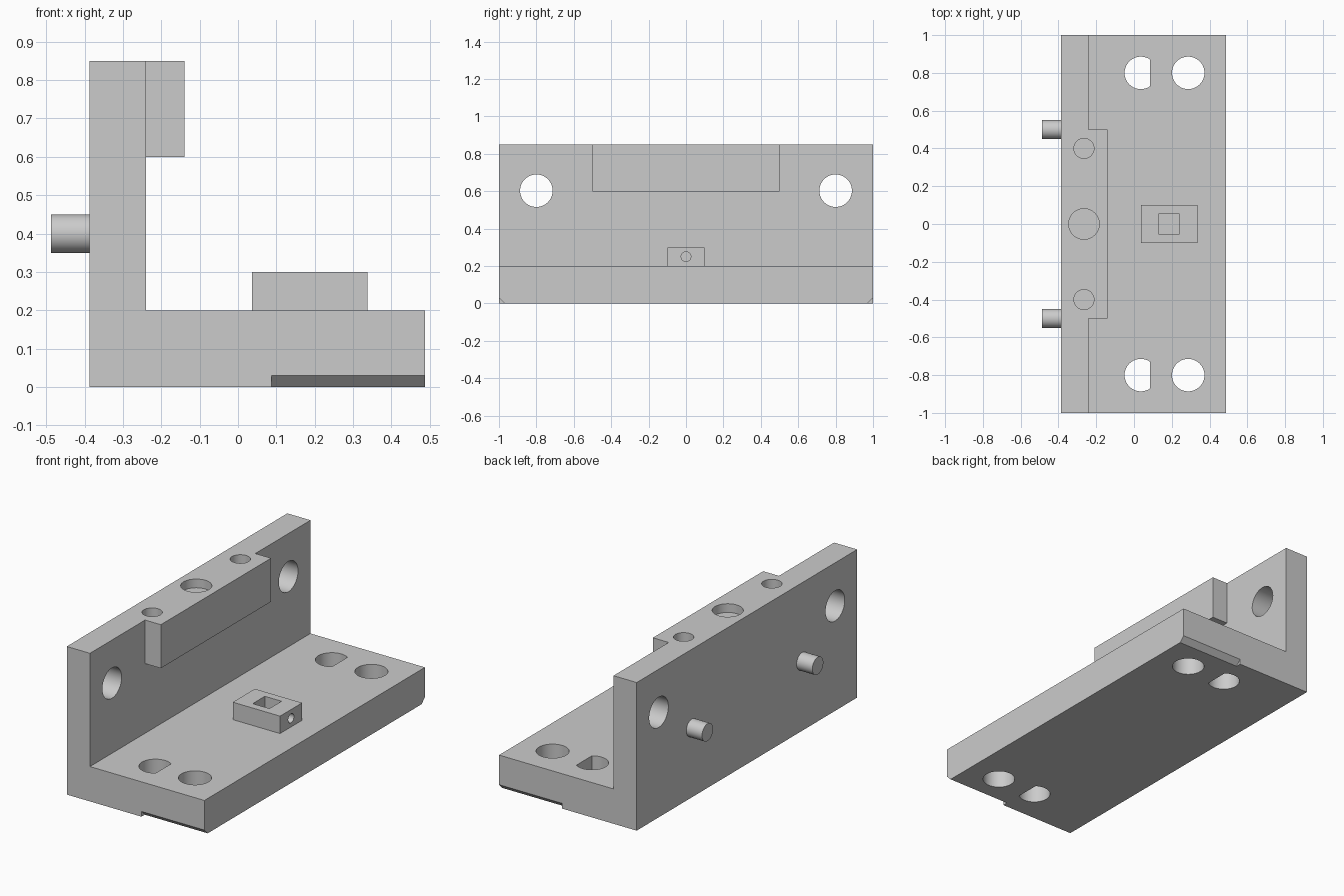
import bpy, bmesh, math

default = bpy.data.objects.get("Cube")
if default:
    bpy.data.objects.remove(default, do_unlink=True)

grey = bpy.data.materials.new("machined grey")
grey.use_nodes = True
grey.diffuse_color = (0.6, 0.6, 0.6, 1)
grey.node_tree.nodes["Principled BSDF"].inputs["Base Color"].default_value = (0.6, 0.6, 0.6, 1)


def prism(name, profile, axis, lo, hi):
    """Extrude a 2D profile along an axis (profile is in the other two axes)."""
    place = {"X": lambda u, v, w: (w, u, v),
             "Y": lambda u, v, w: (u, w, v),
             "Z": lambda u, v, w: (u, v, w)}[axis]
    bm = bmesh.new()
    low = [bm.verts.new(place(u, v, lo)) for u, v in profile]
    high = [bm.verts.new(place(u, v, hi)) for u, v in profile]
    bm.faces.new(low)
    bm.faces.new(high)
    n = len(profile)
    for i in range(n):
        j = (i + 1) % n
        bm.faces.new((low[i], low[j], high[j], high[i]))
    bmesh.ops.recalc_face_normals(bm, faces=bm.faces)
    mesh = bpy.data.meshes.new(name)
    bm.to_mesh(mesh)
    bm.free()
    mesh.materials.append(grey)
    ob = bpy.data.objects.new(name, mesh)
    bpy.context.collection.objects.link(ob)
    return ob


def rect(u0, u1, v0, v1):
    return [(u0, v0), (u1, v0), (u1, v1), (u0, v1)]


def circle(u, v, r, n=48):
    return [(u + r * math.cos(math.tau * i / n), v + r * math.sin(math.tau * i / n))
            for i in range(n)]


def d_shape(u, v, r, flat):
    """Circle cut off by a straight chord at distance flat on the +u side."""
    a = math.acos(flat / r)
    n = 36
    return [(u + r * math.cos(a + (math.tau - 2 * a) * i / n),
             v + r * math.sin(a + (math.tau - 2 * a) * i / n)) for i in range(n + 1)]


def activate(ob):
    bpy.ops.object.select_all(action="DESELECT")
    ob.select_set(True)
    bpy.context.view_layer.objects.active = ob


def combine(ob, tools, operation="DIFFERENCE"):
    """Apply boolean tools to a part and discard them."""
    activate(ob)
    for tool in tools:
        tool.hide_render = True
        mod = ob.modifiers.new("boolean", "BOOLEAN")
        mod.operation = operation
        mod.solver = "EXACT"
        mod.object = tool
        bpy.ops.object.modifier_apply(modifier=mod.name)
        bpy.data.objects.remove(tool, do_unlink=True)


def smooth(ob):
    activate(ob)
    bpy.ops.object.shade_smooth_by_angle(angle=math.radians(30))


# Main L-shaped bracket with the raised lip on its wall
back, wall, edge, floor, top = -0.387, -0.24, 0.487, 0.2, 0.85
bracket = prism("angle_bracket", [(back, 0), (edge, 0), (edge, floor), (wall, floor),
                                  (wall, top), (back, top)], "Y", -1, 1)
lip = prism("lip", rect(-0.3, -0.14, -0.5, 0.5), "Z", 0.6, top)
combine(bracket, [lip], "UNION")

# Holes and corner chamfers, repeated on both ends
cutters = [prism("centre_bore", circle(-0.265, 0, 0.081), "Z", top - 0.05, 1)]
for s in (-1, 1):
    cutters += [
        prism("wall_hole", circle(s * 0.8, 0.603, 0.087), "X", -0.6, 0),
        prism("base_hole", circle(0.287, s * 0.8, 0.086), "Z", -0.1, 0.4),
        prism("flat_sided_hole", d_shape(0.036, s * 0.8, 0.086, 0.05), "Z", -0.1, 0.4),
        prism("dowel_hole", circle(-0.265, s * 0.4, 0.053), "Z", top - 0.12, 1),
        prism("chamfer", [(s * 0.96, -0.01), (s * 1.01, -0.01), (s * 1.01, 0.04)],
              "X", 0.087, 0.6),
    ]
combine(bracket, cutters)
smooth(bracket)

# Small block on the base with a square pocket and a side hole
block = prism("pocket_block", rect(0.037, 0.337, -0.1, 0.1), "Z", floor, 0.3)
combine(block, [
    prism("pocket", rect(0.132, 0.238, -0.055, 0.055), "Z", 0.1, 0.4),
    prism("side_hole", circle(0, 0.25, 0.026, 32), "X", 0.19, 0.4),
])
smooth(block)

# Locating pegs on the back of the wall
for side, s in (("left", 1), ("right", -1)):
    smooth(prism("peg_" + side, circle(s * 0.5, 0.4, 0.05), "X", -0.487, back + 0.02))
